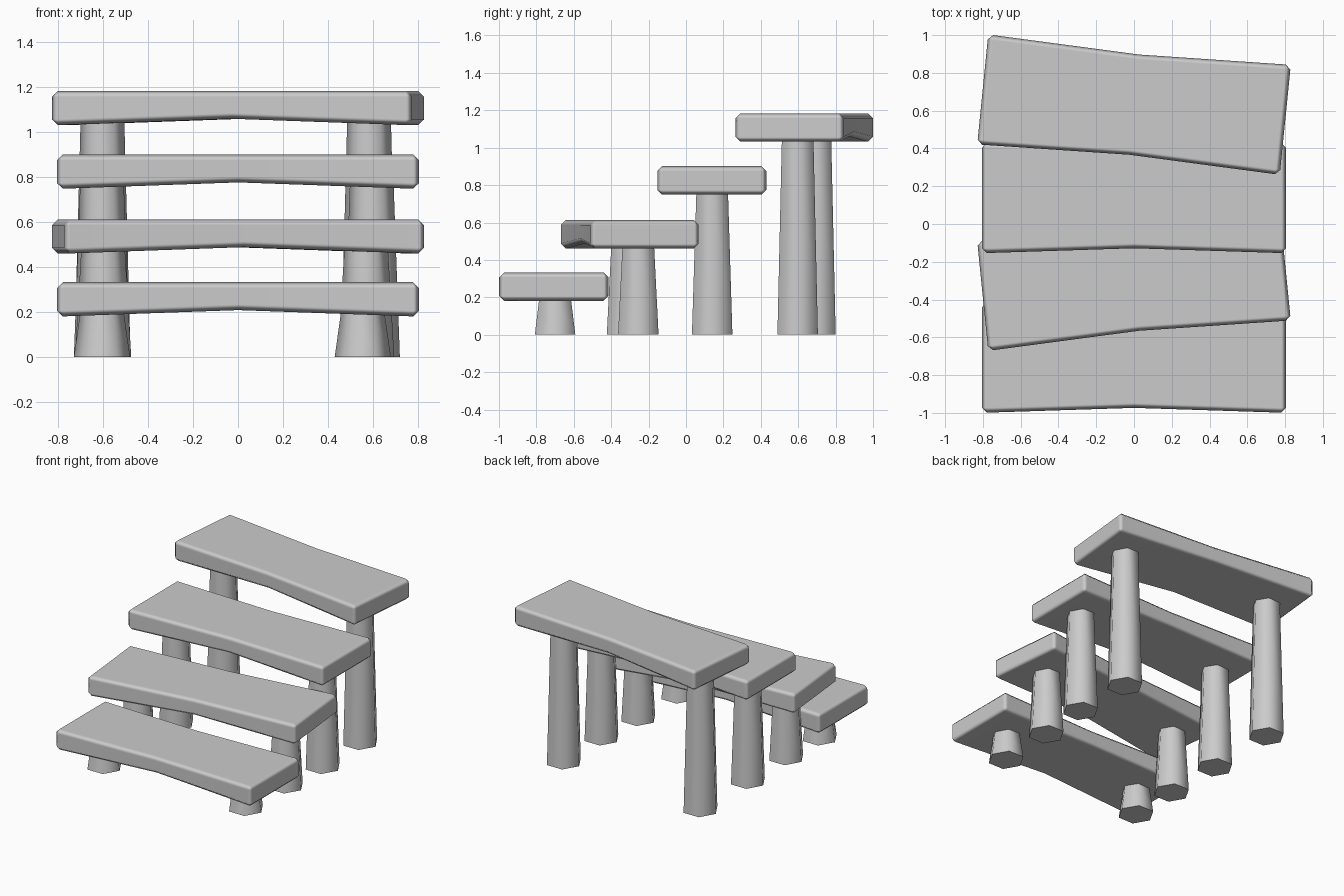
import bpy, bmesh

if "Cube" in bpy.data.objects:
    bpy.data.objects.remove(bpy.data.objects["Cube"])

HALF_X, HALF_Y, THICK = 0.805, 0.2925, 0.153
PINCH, ARCH = 0.026, 0.029      # waist narrowing and underside rise at mid-span


def make_object(name, bm, smooth_angle):
    bmesh.ops.recalc_face_normals(bm, faces=bm.faces)
    mesh = bpy.data.meshes.new(name)
    bm.to_mesh(mesh)
    bm.free()
    obj = bpy.data.objects.new(name, mesh)
    bpy.context.collection.objects.link(obj)
    bpy.ops.object.select_all(action='DESELECT')
    obj.select_set(True)
    bpy.context.view_layer.objects.active = obj
    bpy.ops.object.shade_smooth_by_angle(angle=smooth_angle)
    return obj


def tread(name, y, z, turn):
    # three rectangular sections, the middle one pinched and arched
    bm = bmesh.new()
    rings = []
    for x in (-HALF_X, 0, HALF_X):
        w = HALF_Y - (PINCH if x == 0 else 0)
        low = ARCH if x == 0 else 0
        rings.append([bm.verts.new((x, a, b)) for a, b in
                      ((-w, low), (w, low), (w, THICK), (-w, THICK))])
    for r, s in zip(rings, rings[1:]):
        for i in range(4):
            j = (i + 1) % 4
            bm.faces.new((r[i], r[j], s[j], s[i]))
    bm.faces.new(rings[0])
    bm.faces.new(rings[-1])
    obj = make_object(name, bm, 0.9)
    obj.location = (0, y, z)
    obj.rotation_euler.z = turn
    bevel = obj.modifiers.new("edge_bevel", 'BEVEL')
    bevel.width = 0.026
    bevel.segments = 1
    bevel.limit_method = 'ANGLE'
    bevel.harden_normals = True


def leg(name, x, y, height):
    # tapered six-sided post
    bm = bmesh.new()
    bmesh.ops.create_cone(bm, cap_ends=True, segments=6, radius1=0.125,
                          radius2=0.0975, depth=height)
    # put two corners on the x axis
    if max(v.co.x for v in bm.verts) < 0.12:
        for v in bm.verts:
            v.co.x, v.co.y = v.co.y, -v.co.x
    obj = make_object(name, bm, 1.15)
    obj.location = (x, y, height / 2)


# tread centre y, underside z, turn, left leg (x, y), right leg (x, y)
STEPS = [
    (-0.707, 0.180, 0.0, (-0.605, -0.70), (0.555, -0.70)),
    (-0.300, 0.460, 0.1, (-0.600, -0.315), (0.570, -0.255)),
    (0.138, 0.748, 0.0, (-0.605, 0.14), (0.595, 0.14)),
    (0.632, 1.031, -0.1, (-0.603, 0.692), (0.583, 0.597)),
]
for n, (y, z, turn, left, right) in enumerate(STEPS, 1):
    tread(f"tread_{n}", y, z, turn)
    leg(f"left_leg_{n}", *left, z + 0.015)
    leg(f"right_leg_{n}", *right, z + 0.015)
